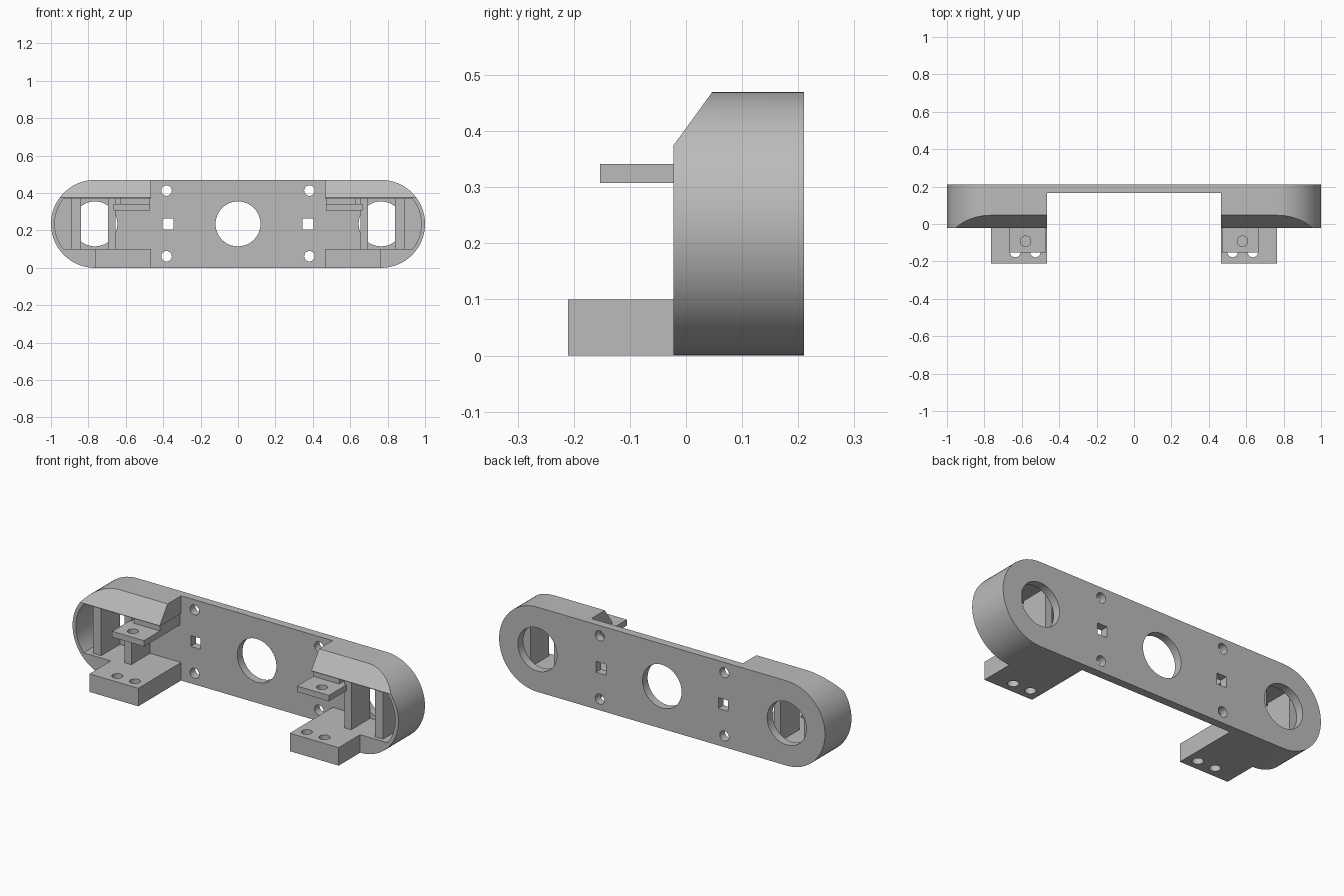
import bpy, bmesh
from math import sin, cos, pi, asin
from mathutils import Vector

cube = bpy.data.objects.get("Cube")
if cube:
    bpy.data.objects.remove(cube)

GREY = (0.5, 0.5, 0.5, 1)
grey = bpy.data.materials.new("plain_grey")
grey.use_nodes = True
grey.diffuse_color = GREY
grey.node_tree.nodes["Principled BSDF"].inputs["Base Color"].default_value = GREY

H = 0.47          # bar height
R = H / 2         # end radius
CX = 1 - R        # end arc centre
BACK, WEB, FRONT = 0.21, 0.165, -0.022
INNER = 0.465     # inner side of each end housing
FLOOR, ROOF = 0.1, 0.372


def arc(cx, cz, r, a0, a1, n):
    return [(cx + r * cos(a0 + (a1 - a0) * i / n), cz + r * sin(a0 + (a1 - a0) * i / n))
            for i in range(n + 1)]


def circle(cx, cy, r, n=32):
    return arc(cx, cy, r, 0, 2 * pi, n)[:-1]


def rect(x0, x1, z0, z1):
    return [(x0, z0), (x1, z0), (x1, z1), (x0, z1)]


def prism(name, outline, lo, hi, axis="y", cut=None):
    """Extrude an outline along y (outline in xz) or z (outline in xy)."""
    bm = bmesh.new()
    place = (lambda a, b, d: (a, d, b)) if axis == "y" else (lambda a, b, d: (a, b, d))
    base = bm.faces.new([bm.verts.new(place(a, b, lo)) for a, b in outline])
    ext = bmesh.ops.extrude_face_region(bm, geom=[base])["geom"]
    shift = Vector(place(0, 0, hi - lo))
    bmesh.ops.translate(bm, vec=shift, verts=[v for v in ext if isinstance(v, bmesh.types.BMVert)])
    if cut:
        res = bmesh.ops.bisect_plane(bm, geom=bm.verts[:] + bm.edges[:] + bm.faces[:],
                                     plane_co=cut[0], plane_no=cut[1], clear_outer=True)
        rim = [e for e in res["geom_cut"] if isinstance(e, bmesh.types.BMEdge)]
        bmesh.ops.contextual_create(bm, geom=rim)
    bmesh.ops.recalc_face_normals(bm, faces=bm.faces[:])
    mesh = bpy.data.meshes.new(name)
    bm.to_mesh(mesh)
    bm.free()
    mesh.materials.append(grey)
    ob = bpy.data.objects.new(name, mesh)
    bpy.context.collection.objects.link(ob)
    return ob


def activate(ob):
    bpy.ops.object.select_all(action="DESELECT")
    ob.select_set(True)
    bpy.context.view_layer.objects.active = ob


def drill(ob, outlines, lo, hi, axis="y"):
    for outline in outlines:
        cutter = prism("cutter", outline, lo, hi, axis)
        mod = ob.modifiers.new("hole", "BOOLEAN")
        mod.operation, mod.solver, mod.object = "DIFFERENCE", "EXACT", cutter
        activate(ob)
        bpy.ops.object.modifier_apply(modifier=mod.name)
        bpy.data.objects.remove(cutter)


def smooth(ob):
    activate(ob)
    bpy.ops.object.shade_smooth_by_angle(angle=0.5)


# Back plate with its round and square holes
plate = prism("back_plate", arc(CX, R, R, -pi / 2, pi / 2, 32)
              + arc(-CX, R, R, pi / 2, 3 * pi / 2, 32), WEB, BACK)
holes = [circle(0, R, 0.12, 48)]
for s in (1, -1):
    holes.append(circle(s * CX, R, 0.12, 48))
    holes.append(rect(s * 0.375 - 0.03, s * 0.375 + 0.03, R - 0.03, R + 0.03))
    holes += [circle(s * 0.382, z, 0.028) for z in (0.062, 0.413)]
drill(plate, holes, WEB - 0.1, BACK + 0.1)
smooth(plate)

for s, side in ((1, "left"), (-1, "right")):
    def mirrored(points):
        return [(s * x, b) for x, b in points]

    # End housing: open C section with a sloped front edge on the roof
    r_in = R - 0.02
    outer = arc(CX, R, R, -pi / 2, pi / 2, 32)
    inner = arc(CX, R, r_in, asin((ROOF - R) / r_in), asin((FLOOR - R) / r_in), 20)
    shell = [(INNER, 0)] + outer + [(INNER, H), (INNER, ROOF)] + inner + [(INNER, FLOOR)]
    housing = prism(side + "_housing", mirrored(shell), FRONT, WEB,
                    cut=((0, 0.047, H), (0, -0.095, 0.069)))
    smooth(housing)

    # Foot block with two vertical screw holes
    foot = prism(side + "_foot", mirrored(rect(INNER, CX, -BACK, FRONT)), 0, FLOOR, "z")
    drill(foot, [circle(s * x, -0.15, 0.028) for x in (0.527, 0.635)], -0.1, 0.2, "z")
    smooth(foot)

    # Shelf under the roof with one screw hole
    shelf = prism(side + "_shelf", mirrored(rect(INNER + 0.005, 0.665, -0.153, WEB)), 0.308, 0.341, "z")
    drill(shelf, [circle(s * 0.58, -0.092, 0.028)], 0.2, 0.5, "z")
    smooth(shelf)
    prism(side + "_shelf_spacer", mirrored(rect(INNER + 0.005, 0.63, 0.341, ROOF)), FRONT + 0.01, WEB)

    # Upright posts beside the end hole
    for name, x0, x1 in (("inner", 0.655, 0.695), ("outer", 0.84, 0.89)):
        prism(side + "_" + name + "_post", mirrored(rect(x0, x1, FLOOR, ROOF)), 0.0, WEB)
